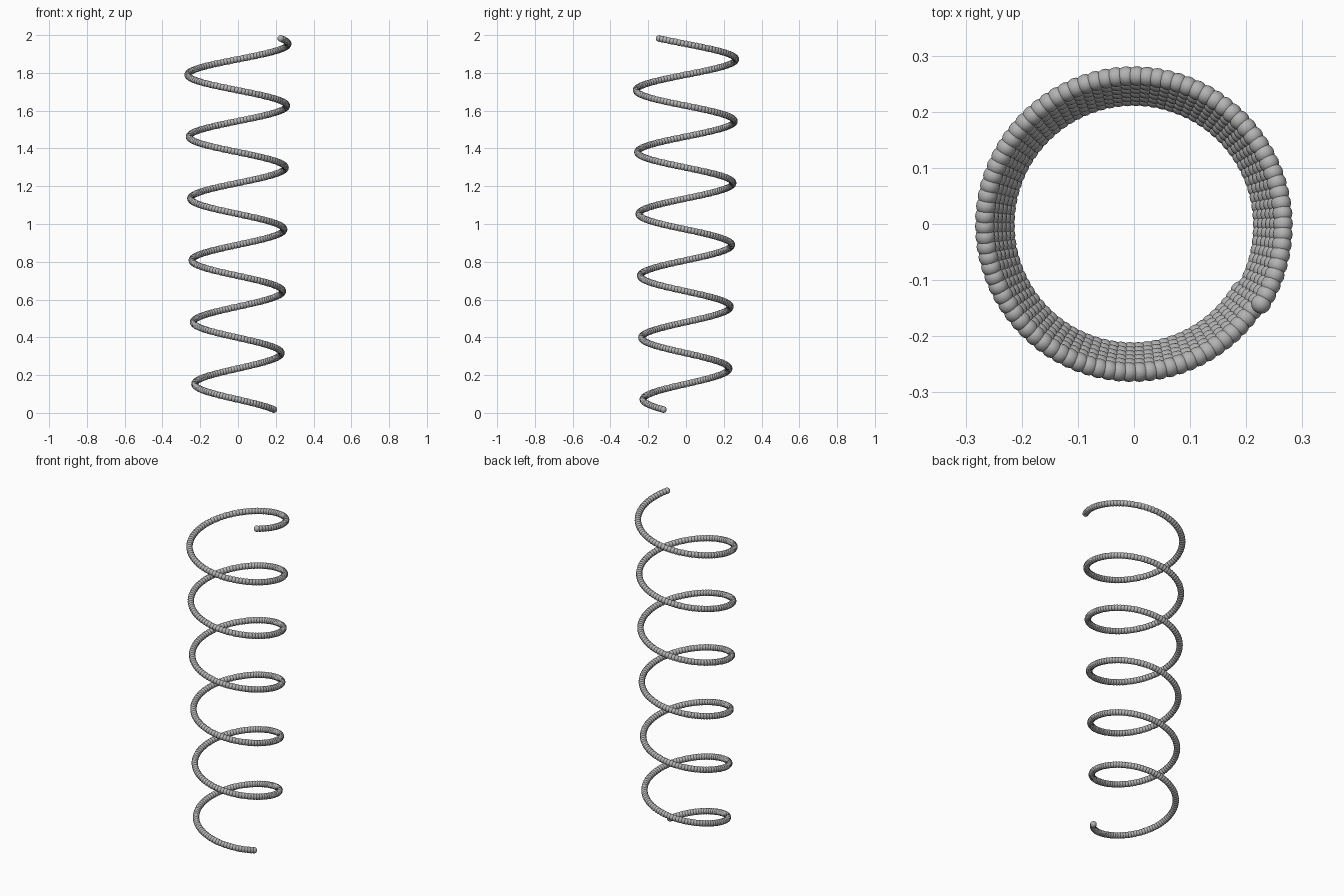
import bpy, bmesh, math
from mathutils import Vector

cube = bpy.data.objects.get("Cube")
if cube:
    bpy.data.objects.remove(cube, do_unlink=True)

# Single grey metal colour
grey = bpy.data.materials.new("grey_metal")
grey.use_nodes = True
colour = (0.45, 0.45, 0.45, 1)
grey.diffuse_color = colour
grey.node_tree.nodes["Principled BSDF"].inputs["Base Color"].default_value = colour

TURNS = 6
BEADS_PER_TURN = 90
BEAD_RADIUS = 0.0178
BOTTOM_RADIUS, TOP_RADIUS = 0.225, 0.268
START_ANGLE = math.radians(-31.5)
AXIS = Vector((-0.002, -0.002, 0))


def coil_point(t):
    """Point on the slightly widening coil, t from 0 (bottom) to 1 (top)."""
    angle = START_ANGLE - t * TURNS * math.tau
    radius = BOTTOM_RADIUS + (TOP_RADIUS - BOTTOM_RADIUS) * t
    z = BEAD_RADIUS + (2 - 2 * BEAD_RADIUS) * t
    return AXIS + Vector((radius * math.cos(angle), radius * math.sin(angle), z))


# One round bead
bm = bmesh.new()
bmesh.ops.create_uvsphere(bm, u_segments=16, v_segments=8, radius=BEAD_RADIUS)
bead_verts = [v.co.copy() for v in bm.verts]
bead_faces = [[v.index for v in f.verts] for f in bm.faces]
bm.free()

# Spring made of overlapping beads strung along the coil
count = TURNS * BEADS_PER_TURN
verts, faces = [], []
for i in range(count + 1):
    centre = coil_point(i / count)
    start = len(verts)
    verts += [centre + co for co in bead_verts]
    faces += [[start + n for n in face] for face in bead_faces]

mesh = bpy.data.meshes.new("coil_spring")
mesh.from_pydata(verts, [], faces)
mesh.shade_smooth()
mesh.materials.append(grey)
spring = bpy.data.objects.new("coil_spring", mesh)
bpy.context.collection.objects.link(spring)
